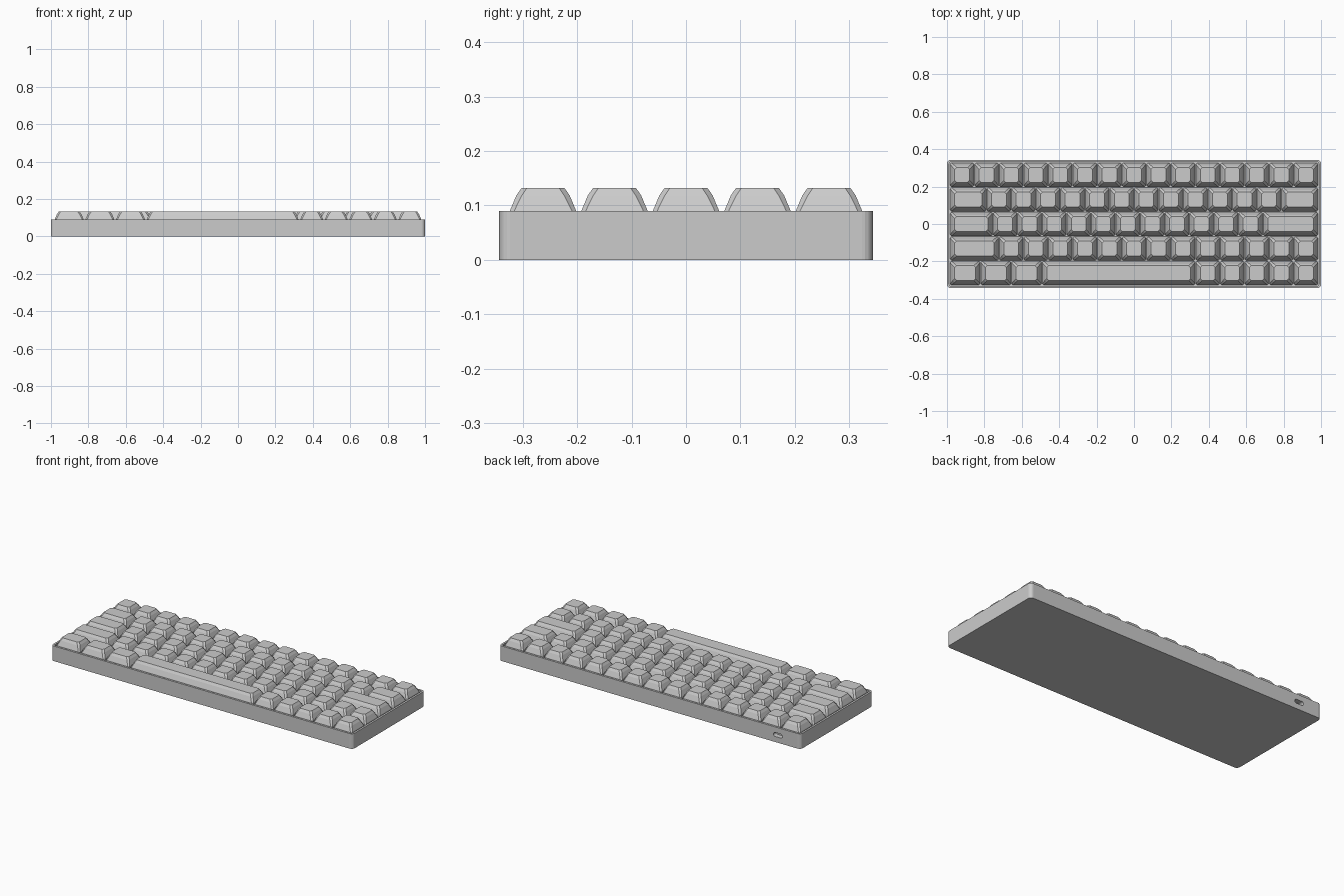
import bpy, bmesh, math

if "Cube" in bpy.data.objects:
    bpy.data.objects.remove(bpy.data.objects["Cube"])

U = 0.1313            # key pitch
HX, HY, H = 1.0, 0.343, 0.09


def rounded_rect(hx, hy, r, seg):
    """Corner-rounded rectangle, counter-clockwise; seg=1 gives a chamfer."""
    pts = []
    for cx, cy, a0 in ((1, 1, 0), (-1, 1, 90), (-1, -1, 180), (1, -1, 270)):
        for i in range(seg + 1):
            a = math.radians(a0 + 90 * i / seg)
            pts.append((cx * (hx - r) + r * math.cos(a), cy * (hy - r) + r * math.sin(a)))
    return pts


def loft(name, rings, loc=(0, 0, 0)):
    """Skin a stack of equal-count rings [(points, z)] and cap both ends."""
    bm = bmesh.new()
    loops = [[bm.verts.new((x, y, z)) for x, y in pts] for pts, z in rings]
    for a, b in zip(loops, loops[1:]):
        n = len(a)
        for i in range(n):
            j = (i + 1) % n
            bm.faces.new((a[i], a[j], b[j], b[i]))
    bm.faces.new(loops[0][::-1])
    bm.faces.new(loops[-1])
    bmesh.ops.recalc_face_normals(bm, faces=bm.faces)
    me = bpy.data.meshes.new(name)
    bm.to_mesh(me)
    bm.free()
    ob = bpy.data.objects.new(name, me)
    ob.location = loc
    bpy.context.collection.objects.link(ob)
    return ob


# Case: outer wall, rim, and a shallow tray for the keys
outer = rounded_rect(HX, HY, 0.02, 5)
inner = rounded_rect(HX - 0.012, HY - 0.012, 0.008, 5)
case = loft("case", [(outer, 0), (outer, H), (inner, H), (inner, 0.07)])

# Cable port: slot cut in the back wall
slot = rounded_rect(0.030, 0.012, 0.0115, 6)
cutter = loft("port_cutter", [(slot, -0.04), (slot, 0.04)], (-0.85, HY + 0.01, 0.045))
cutter.rotation_euler = (math.pi / 2, 0, 0)
cutter.hide_render = True
cutter.hide_viewport = True
cut = case.modifiers.new("port", "BOOLEAN")
cut.operation = 'DIFFERENCE'
cut.solver = 'EXACT'
cut.object = cutter

# Keycaps: rows listed back to front, widths in key units
rows = [
    [1] * 15,
    [1.5] + [1] * 12 + [1.5],
    [1.75] + [1] * 11 + [2.25],
    [2] + [1] * 13,
    [1.25] * 3 + [6.25] + [1] * 5,
]
# Keycap side profile: (inset from cell edge, z, corner chamfer)
profile = [(0.002, 0.076, 0.007), (0.0047, 0.09, 0.008), (0.0165, 0.118, 0.010), (0.026, 0.132, 0.010)]

for r, row in enumerate(rows):
    x = -7.5 * U
    for k, w in enumerate(row):
        rings = [(rounded_rect(w * U / 2 - i, U / 2 - i, c, 1), z) for i, z, c in profile]
        name = "space_bar" if w > 6 else f"key_row{r + 1}_{k + 1}"
        loft(name, rings, (x + w * U / 2, (2 - r) * U, 0))
        x += w * U
